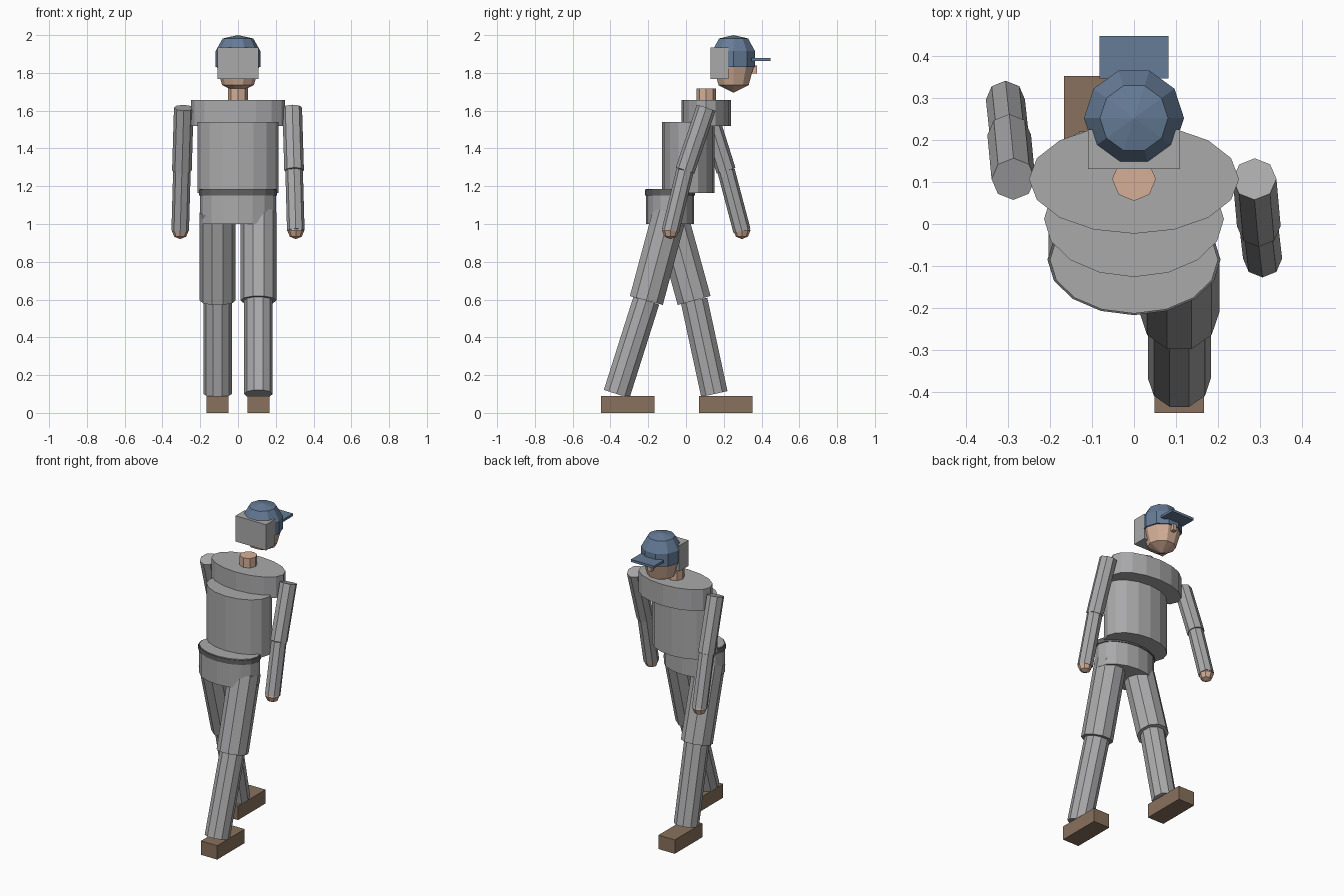
import bpy, bmesh, math
from mathutils import Vector, Matrix

cube = bpy.data.objects.get("Cube")
if cube:
    bpy.data.objects.remove(cube, do_unlink=True)


def material(name, rgb):
    m = bpy.data.materials.new(name)
    m.use_nodes = True
    m.diffuse_color = (*rgb, 1)
    m.node_tree.nodes["Principled BSDF"].inputs["Base Color"].default_value = (*rgb, 1)
    return m


GREY = material("cloth grey", (0.40, 0.40, 0.41))
DARK = material("belt dark grey", (0.12, 0.12, 0.12))
SKIN = material("skin", (0.66, 0.43, 0.31))
BLUE = material("cap blue", (0.13, 0.20, 0.31))
BROWN = material("shoe brown", (0.25, 0.165, 0.11))


def finish(name, bm, mat):
    bmesh.ops.recalc_face_normals(bm, faces=bm.faces)
    mesh = bpy.data.meshes.new(name)
    bm.to_mesh(mesh)
    bm.free()
    mesh.materials.append(mat)
    ob = bpy.data.objects.new(name, mesh)
    bpy.context.collection.objects.link(ob)
    return ob


def box(name, lo, hi, mat):
    lo, hi = Vector(lo), Vector(hi)
    bm = bmesh.new()
    bmesh.ops.create_cube(bm, size=1, matrix=Matrix.Translation((lo + hi) / 2)
                          @ Matrix.Diagonal((*(hi - lo), 1)))
    return finish(name, bm, mat)


def lathe(name, y, profile, sides, mat, squash=1.0):
    """Stack rings of (radius, z) around a vertical axis; radius 0 makes a point."""
    bm = bmesh.new()
    rings = []
    for r, z in profile:
        n = sides if r else 1
        rings.append([bm.verts.new((r * math.cos(math.tau * i / n),
                                    y + r * squash * math.sin(math.tau * i / n), z))
                      for i in range(n)])
    for a, b in zip(rings, rings[1:]):
        for i in range(sides):
            j = (i + 1) % sides
            quad = [a[i % len(a)], a[j % len(a)], b[j % len(b)], b[i % len(b)]]
            bm.faces.new(list(dict.fromkeys(quad)))
    for ring in (rings[0], rings[-1]):
        if len(ring) > 1:
            bm.faces.new(ring)
    return finish(name, bm, mat)


def limb(name, a, b, radius, sides, mat):
    """Faceted cylinder between two points."""
    a, b = Vector(a), Vector(b)
    d = b - a
    turn = Vector((0, 0, -1)).rotation_difference(d).to_matrix().to_4x4()
    bm = bmesh.new()
    bmesh.ops.create_cone(bm, cap_ends=True, segments=sides, radius1=radius,
                          radius2=radius, depth=d.length)
    # put a vertex on the x axis, then aim the cylinder
    first = min(bm.verts, key=lambda v: abs(math.atan2(v.co.y, v.co.x)))
    spin = Matrix.Rotation(-math.atan2(first.co.y, first.co.x), 4, 'Z')
    bm.transform(Matrix.Translation((a + b) / 2) @ turn @ spin)
    return finish(name, bm, mat)


# Trunk: three staggered oval drums and the belt
lathe("hips", -0.085, [(0.200, 1.0), (0.200, 1.186)], 16, GREY, 0.64)
lathe("belt", -0.085, [(0.206, 1.152), (0.206, 1.182)], 16, DARK, 0.64)
lathe("torso", 0.012, [(0.214, 1.163), (0.214, 1.54)], 16, GREY, 0.645)
lathe("chest", 0.107, [(0.250, 1.52), (0.250, 1.657)], 16, GREY, 0.52)
lathe("neck", 0.107, [(0.052, 1.65), (0.052, 1.718)], 8, SKIN)

# Head, nose, hair block and cap
HEAD_Y = 0.252
lathe("head", HEAD_Y, [(0, 1.695), (0.084, 1.735), (0.111, 1.83),
                       (0.08, 1.92), (0, 1.96)], 10, SKIN)
box("nose", (-0.013, 0.34, 1.797), (0.013, 0.375, 1.838), SKIN)
box("hair", (-0.109, 0.131, 1.767), (0.109, 0.225, 1.934), GREY)
lathe("cap", HEAD_Y, [(0.119, 1.832), (0.119, 1.915), (0.081, 1.982), (0, 2.0)], 10, BLUE)
box("cap_brim", (-0.082, 0.346, 1.863), (0.082, 0.447, 1.879), BLUE)

# Arms and legs in mid stride: s is the side, left first
for side, s, elbow, wrist, knee, ankle, heel in (
        ("left", 1, -0.005, -0.082, -0.21, -0.367, -0.45),
        ("right", -1, 0.212, 0.296, 0.043, 0.15, 0.07)):
    shoulder_p = (s * 0.287, 0.107, 1.615)
    elbow_p = (s * 0.297, elbow, 1.283)
    wrist_p = Vector((s * 0.306, wrist, 0.965))
    limb(side + "_upper_arm", shoulder_p, elbow_p, 0.052, 8, GREY)
    limb(side + "_forearm", elbow_p, wrist_p, 0.0465, 8, GREY)
    bm = bmesh.new()
    bmesh.ops.create_uvsphere(bm, u_segments=8, v_segments=4, radius=0.045,
                              matrix=Matrix.Translation(wrist_p))
    finish(side + "_hand", bm, SKIN)

    hip_p = (s * 0.108, -0.085, 1.06)
    knee_p = (s * 0.108, knee, 0.595)
    limb(side + "_thigh", hip_p, knee_p, 0.095, 10, GREY)
    limb(side + "_shin", knee_p, (s * 0.108, ankle, 0.1), 0.075, 10, GREY)
    x = sorted((s * 0.049, s * 0.166))
    box(side + "_shoe", (x[0], heel, 0), (x[1], heel + 0.282, 0.09), BROWN)
